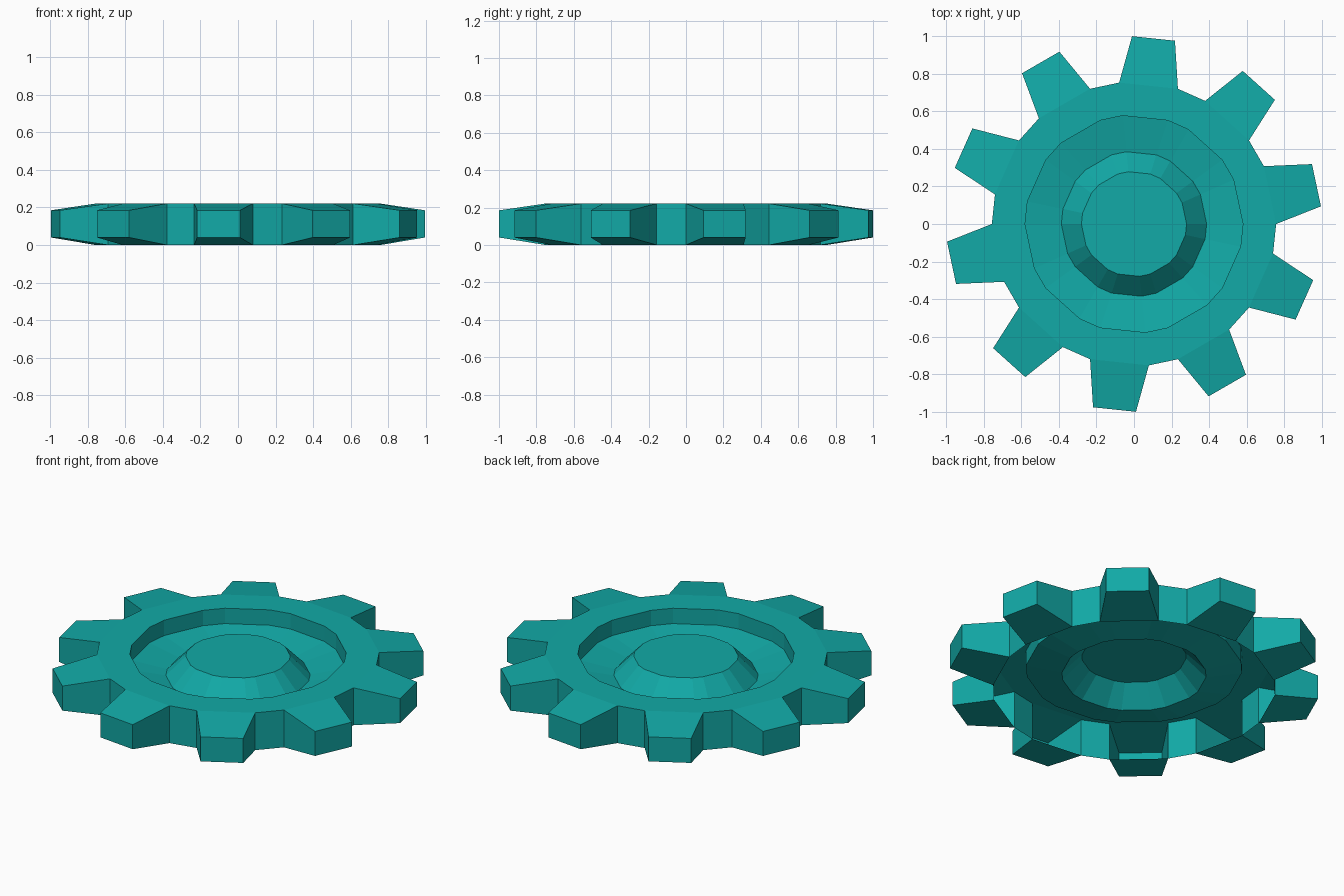
import bpy, bmesh
from math import radians, cos, sin

cube = bpy.data.objects.get("Cube")
if cube:
    bpy.data.objects.remove(cube, do_unlink=True)

TEETH = 10
STEP = 360 / TEETH
ROOT_SPAN, TIP_SPAN = 24, 13.2      # degrees covered by a tooth at root and tip
ROOT_R, TIP_R = 0.757, 1.0
TOP, TIP_TOP, TIP_LOW = 0.221, 0.185, 0.04

teal = bpy.data.materials.new("teal")
teal.use_nodes = True
colour = (0.006, 0.40, 0.385, 1)
teal.diffuse_color = colour
teal.node_tree.nodes["Principled BSDF"].inputs["Base Color"].default_value = colour

bm = bmesh.new()


def point(r, deg, z):
    a = radians(deg)
    return bm.verts.new((r * cos(a), r * sin(a), z))


def ring(r, z):
    """Two points per tooth, so the rings line up with the tooth roots."""
    return [point(r, i * STEP + d, z) for i in range(TEETH) for d in (0, ROOT_SPAN)]


# Pressed disc: raised hub, sunken dish, step, flat rim
profile = [(0.28, 0.207), (0.387, 0.095), (0.58, 0.13), (0.58, TOP), (ROOT_R, TOP)]
rings = [ring(r, z) for r, z in profile]
count = 2 * TEETH
bm.faces.new(rings[0])
for inner, outer in zip(rings, rings[1:]):
    for i in range(count):
        j = (i + 1) % count
        bm.faces.new((inner[i], outer[i], outer[j], inner[j]))

# Outer skirt: hollow teeth alternating with plain gap walls
root_top, root_low = rings[-1], ring(ROOT_R, 0)
for i in range(count):
    j = (i + 1) % count
    if i % 2:
        bm.faces.new((root_top[i], root_low[i], root_low[j], root_top[j]))
        continue
    middle = i // 2 * STEP + ROOT_SPAN / 2
    sides = []
    for k, s in ((i, -1), (j, 1)):
        angle = middle + s * TIP_SPAN / 2
        sides.append([root_top[k], point(TIP_R, angle, TIP_TOP),
                      point(TIP_R, angle, TIP_LOW), root_low[k]])
    a, b = sides
    for n in range(3):
        bm.faces.new((a[n], a[n + 1], b[n + 1], b[n]))
    bm.faces.new(a[::-1])
    bm.faces.new(b)

mesh = bpy.data.meshes.new("gear_wheel")
bm.to_mesh(mesh)
bm.free()
mesh.materials.append(teal)
gear = bpy.data.objects.new("gear_wheel", mesh)
bpy.context.collection.objects.link(gear)
